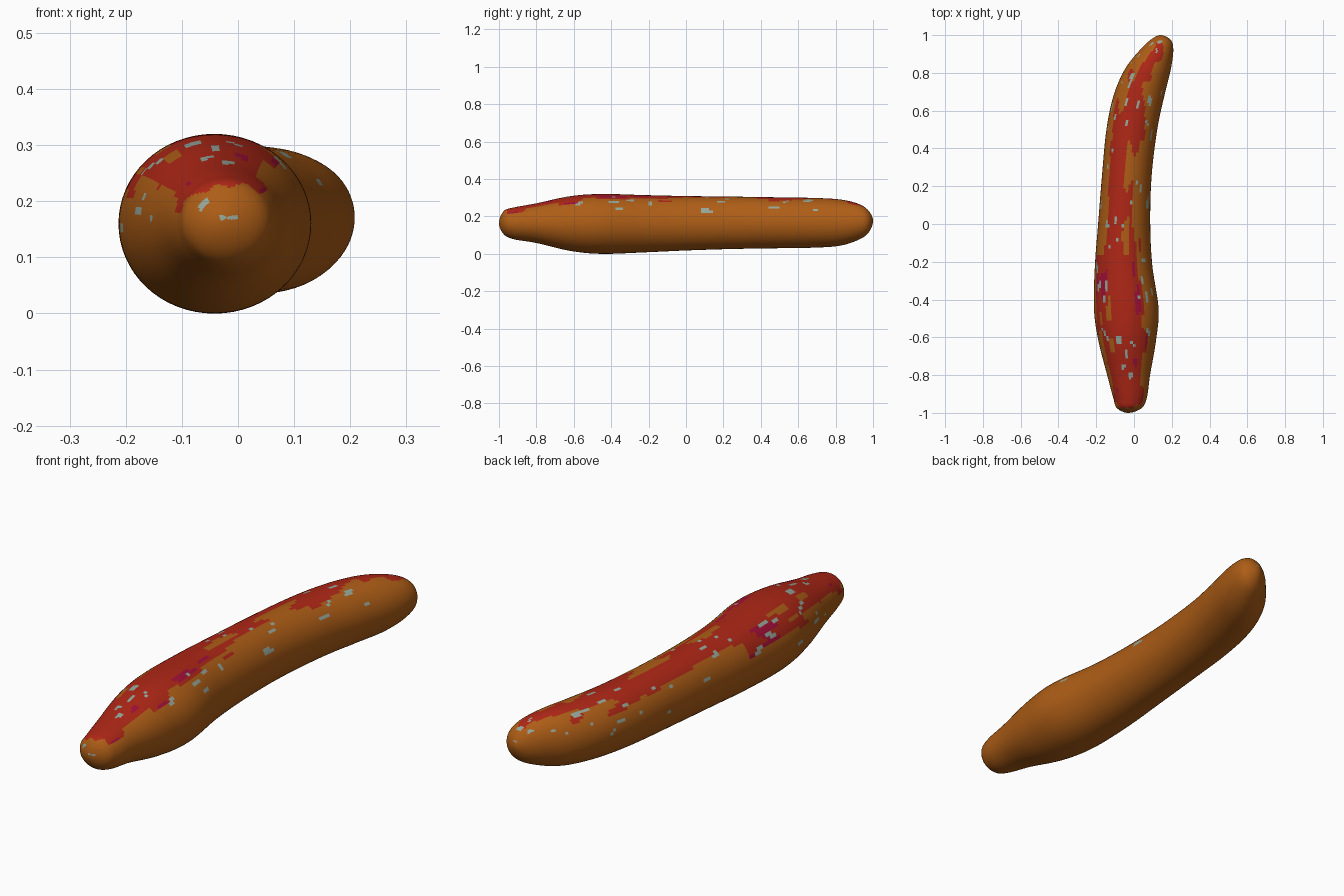
import bpy, bmesh, math
from mathutils import Vector, noise

if "Cube" in bpy.data.objects:
    bpy.data.objects.remove(bpy.data.objects["Cube"])

# Cross-sections along the length: y, left x, right x, bottom z, top z
SECTIONS = [Vector(s) for s in (
    (-1.00, -0.03, -0.03, 0.165, 0.165),
    (-0.975, -0.09, 0.04, 0.105, 0.228),
    (-0.92, -0.11, 0.068, 0.078, 0.248),
    (-0.80, -0.142, 0.085, 0.058, 0.27),
    (-0.62, -0.188, 0.116, 0.016, 0.308),
    (-0.45, -0.212, 0.13, 0.00, 0.32),
    (-0.22, -0.207, 0.097, 0.008, 0.314),
    (0.00, -0.190, 0.086, 0.018, 0.309),
    (0.25, -0.170, 0.093, 0.026, 0.306),
    (0.50, -0.146, 0.123, 0.03, 0.302),
    (0.68, -0.108, 0.161, 0.033, 0.299),
    (0.82, -0.048, 0.195, 0.043, 0.291),
    (0.92, 0.03, 0.208, 0.074, 0.268),
    (0.975, 0.088, 0.194, 0.112, 0.232),
    (1.00, 0.14, 0.14, 0.175, 0.175))]
SIDES, STEPS = 64, 12


def mirrored(s):
    return Vector((s[0], s[2], s[1], s[4], s[3]))


def smooth_rows():
    # Catmull-Rom curve; the sections swap sides past each tip, so the ends are round
    p = [mirrored(SECTIONS[1])] + SECTIONS + [mirrored(SECTIONS[-2])]
    rows = []
    for i in range(1, len(p) - 2):
        a, b, c, d = p[i - 1:i + 3]
        for k in range(STEPS):
            t = k / STEPS
            rows.append(0.5 * (2 * b + (c - a) * t + (2 * a - 5 * b + 4 * c - d) * t * t
                               + (3 * b - a - 3 * c + d) * t ** 3))
    return rows[1:]


def material(name, rgb):
    m = bpy.data.materials.new(name)
    m.diffuse_color = (*rgb, 1)
    m.use_nodes = True
    m.node_tree.nodes["Principled BSDF"].inputs["Base Color"].default_value = m.diffuse_color
    return m


# Body loft
bm = bmesh.new()
rings = []
for y, xl, xr, zb, zt in smooth_rows():
    cx, cz, rx, rz = (xl + xr) / 2, (zb + zt) / 2, (xr - xl) / 2, (zt - zb) / 2
    rings.append([bm.verts.new((cx + rx * math.cos(a), y, cz + rz * math.sin(a)))
                  for a in (2 * math.pi * i / SIDES for i in range(SIDES))])
for r0, r1 in zip(rings, rings[1:]):
    for i in range(SIDES):
        j = (i + 1) % SIDES
        bm.faces.new((r0[i], r0[j], r1[j], r1[i]))
for s, ring in ((SECTIONS[0], rings[0]), (SECTIONS[-1], rings[-1])):
    tip = bm.verts.new((s[1], s[0], s[3]))
    for i in range(SIDES):
        bm.faces.new((ring[i], ring[(i + 1) % SIDES], tip))
bmesh.ops.recalc_face_normals(bm, faces=bm.faces)

# Lengthwise mottling: red on the upper back, with a few magenta and pale teal flecks
for f in bm.faces:
    f.smooth = True
    c, n = f.calc_center_median(), f.normal
    streak = noise.noise(Vector((c.x * 22, c.y * 5, c.z * 22)))
    fleck = noise.noise(Vector((c.x * 38 + 9, c.y * 13, c.z * 38)))
    back = n.z - 0.25 * n.x - 0.2 * c.y
    if fleck > 0.47 and back > 0.1:
        f.material_index = 3
    elif back + 0.6 * streak > 0.85:
        f.material_index = 2 if streak > 0.4 and c.y < 0 else 1

mesh = bpy.data.meshes.new("sausage_body")
bm.to_mesh(mesh)
bm.free()
for m in (material("orange_skin", (0.42, 0.11, 0.008)), material("red_skin", (0.42, 0.02, 0.008)),
          material("magenta_streak", (0.36, 0.005, 0.04)), material("pale_teal_fleck", (0.3, 0.38, 0.32))):
    mesh.materials.append(m)
bpy.context.collection.objects.link(bpy.data.objects.new("sausage_body", mesh))
